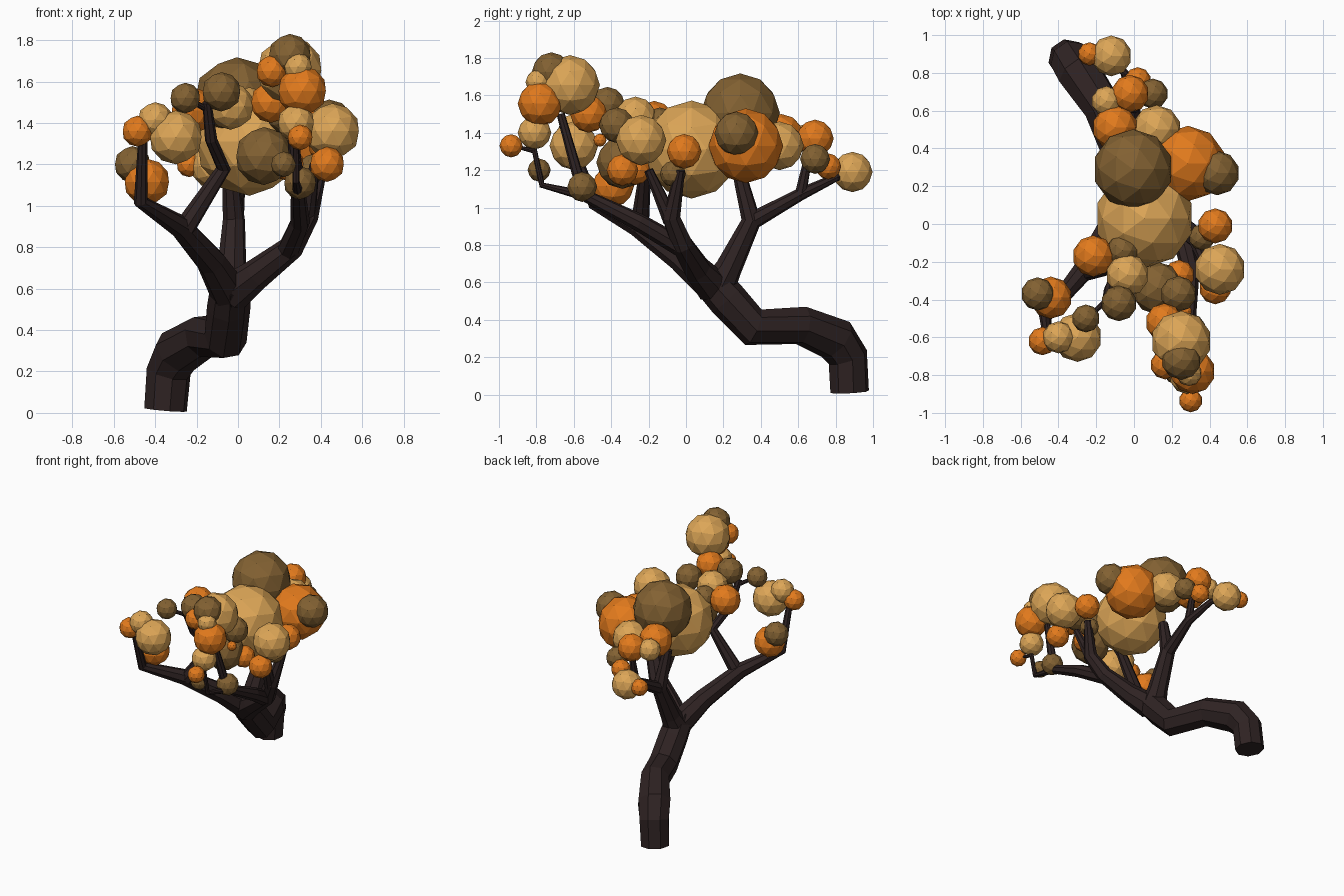
import bpy, bmesh, math
from mathutils import Vector


def material(name, rgb):
    m = bpy.data.materials.new(name)
    m.diffuse_color = (*rgb, 1)
    return m


BARK = material("dark bark", (0.028, 0.0165, 0.0165))
TAN = material("tan leaves", (0.72, 0.38, 0.095))
ORANGE = material("orange leaves", (0.76, 0.195, 0.012))
BROWN = material("brown leaves", (0.225, 0.12, 0.032))


def finish(bm, name, mat):
    bmesh.ops.recalc_face_normals(bm, faces=bm.faces)
    me = bpy.data.meshes.new(name)
    bm.to_mesh(me)
    bm.free()
    me.materials.append(mat)
    bpy.context.collection.objects.link(bpy.data.objects.new(name, me))


def limb(name, path, sides=8):
    """Tapered faceted tube through points (x, y, z, radius)."""
    bm = bmesh.new()
    pts = [Vector(p[:3]) for p in path]
    rings, n = [], Vector((1, 0.2, 0))
    for i, p in enumerate(pts):
        a = (p - pts[i - 1]).normalized() if i else Vector()
        b = (pts[i + 1] - p).normalized() if i < len(pts) - 1 else Vector()
        t = (a + b).normalized()
        n = (n - t * n.dot(t)).normalized()
        s = t.cross(n)
        rings.append([bm.verts.new(p + path[i][3] * (
            n * math.cos(math.tau * k / sides) + s * math.sin(math.tau * k / sides)))
            for k in range(sides)])
    for lo, hi in zip(rings, rings[1:]):
        for k in range(sides):
            j = (k + 1) % sides
            bm.faces.new((lo[k], lo[j], hi[j], hi[k]))
    bm.faces.new(rings[0][::-1])
    bm.faces.new(rings[-1])
    finish(bm, name, BARK)


def leaves(name, mat, balls):
    """Faceted leaf balls given as (x, y, z, radius)."""
    for i, (x, y, z, r) in enumerate(balls):
        bm = bmesh.new()
        bmesh.ops.create_icosphere(bm, subdivisions=2, radius=r)
        bmesh.ops.translate(bm, vec=(x, y, z), verts=bm.verts)
        finish(bm, f"{name}_{i + 1}", mat)


# leaning trunk
limb("trunk", [(-.35, .875, .015, .105), (-.335, .865, .2, .11), (-.29, .8, .295, .12),
               (-.165, .615, .37, .105), (-.06, .36, .36, .105),
               (-.045, .22, .51, .105), (-.035, .11, .63, .095)])

# left limb and its forks
limb("left_limb", [(-.04, .15, .58, .095), (-.13, -.03, .73, .072), (-.28, -.26, .9, .056),
                   (-.47, -.49, 1.02, .035), (-.46, -.6, 1.32, .022)])
limb("left_inner_branch", [(-.26, -.25, .89, .052), (-.07, -.22, 1.18, .036),
                           (-.13, -.35, 1.32, .03), (-.15, -.43, 1.5, .022)])
limb("left_twig", [(-.14, -.4, 1.46, .016), (-.25, -.5, 1.52, .012)])
limb("left_outer_twig", [(-.44, -.45, 1.0, .025), (-.48, -.4, 1.15, .015)])

# back limb and its forks
limb("back_limb", [(-.04, .17, .57, .095), (-.03, .23, .68, .072), (-.02, .35, .93, .054),
                   (-.04, .28, 1.2, .035)])
limb("back_outer_branch", [(-.02, .34, .92, .048), (0, .61, 1.07, .034),
                           (-.05, .8, 1.16, .022), (-.12, .87, 1.18, .015)])
limb("back_twig", [(0, .61, 1.06, .032), (0, .66, 1.3, .02)])

# right limb and its forks
limb("right_limb", [(-.03, .14, .58, .095), (.09, .06, .67, .075), (.26, -.02, .8, .06),
                    (.34, -.08, .95, .05), (.41, -.03, 1.2, .025)])
limb("right_twig", [(.33, -.08, .93, .044), (.37, -.2, 1.2, .025)])
limb("front_branch", [(.24, -.01, .78, .055), (.3, -.25, .92, .048), (.29, -.55, 1.07, .035),
                      (.25, -.67, 1.5, .022)])
limb("front_twig", [(.29, -.53, 1.06, .028), (.28, -.77, 1.12, .017), (.28, -.82, 1.35, .014)])
limb("front_tip_twig", [(.28, -.81, 1.3, .012), (.3, -.92, 1.33, .01)])

# leaf balls, one colour at a time
leaves("tan_leaf_ball", TAN, [
    (.055, .03, 1.31, .262), (.455, -.24, 1.36, .135), (.25, -.62, 1.655, .16),
    (-.3, -.6, 1.33, .13), (-.4, -.6, 1.415, .085), (-.035, -.27, 1.48, .113),
    (.12, .5, 1.33, .13), (-.145, .65, 1.37, .08), (-.12, .89, 1.19, .108),
    (.28, -.81, 1.4, .09), (.29, -.79, 1.67, .068)])
leaves("orange_leaf_ball", ORANGE, [
    (-.44, -.39, 1.115, .112), (-.485, -.62, 1.36, .075), (.31, -.78, 1.555, .12),
    (.43, -.01, 1.3, .093), (.43, -.34, 1.2, .085), (.285, .32, 1.33, .2),
    (-.215, -.17, 1.46, .11), (-.1, .51, 1.38, .12), (-.02, .69, 1.37, .1),
    (-.235, .9, 1.2, .062), (.02, .76, 1.22, .07), (.16, -.52, 1.5, .1),
    (.165, -.745, 1.65, .078), (.3, -.935, 1.33, .062), (.24, -.27, 1.2, .08),
    (.27, -.46, 1.36, .035)])
leaves("brown_leaf_ball", BROWN, [
    (-.005, .29, 1.505, .212), (.44, .27, 1.395, .118), (.125, -.34, 1.24, .14),
    (-.08, -.42, 1.55, .095), (-.255, -.5, 1.52, .074), (-.51, -.37, 1.2, .088),
    (.3, -.555, 1.11, .08), (.22, -.785, 1.2, .062), (.25, -.72, 1.725, .105),
    (.1, .69, 1.26, .08), (.235, -.37, 1.44, .095), (.36, -.07, 1.18, .07),
    (-.06, -.14, 1.45, .085)])
